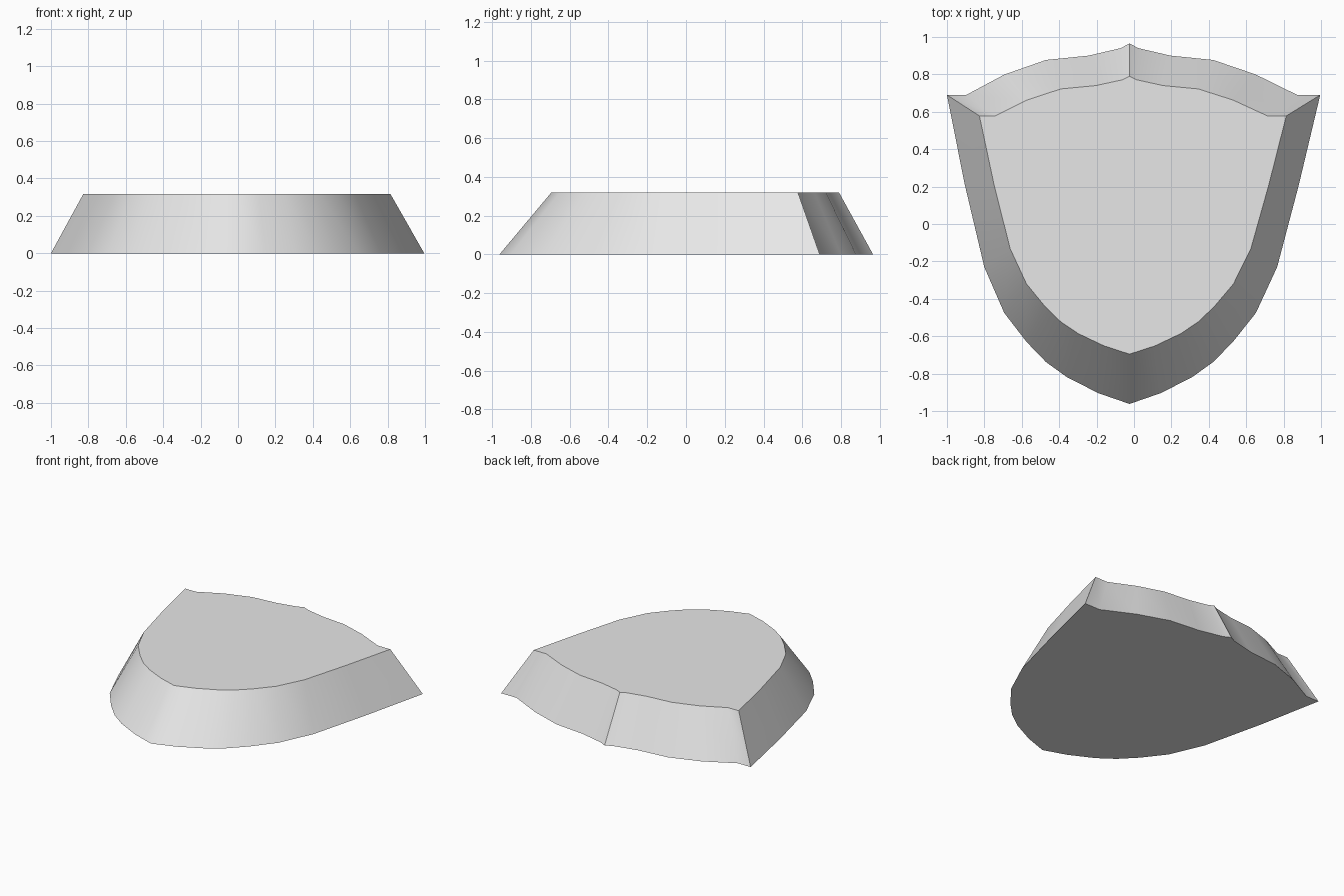
import bpy
import bmesh
import math

default_cube = bpy.data.objects.get("Cube")
if default_cube:
    bpy.data.objects.remove(default_cube, do_unlink=True)

HEIGHT = 0.318
CENTRE = -0.024      # the middle ridge sits slightly off centre
SKEW = 0.022         # the left corner reaches slightly further out

# Half outline of the shield: distance from the ridge, depth
half_outline = [
    (0, 0.965), (0.048, 0.94), (0.22, 0.9), (0.447, 0.877), (0.67, 0.8),
    (0.885, 0.69), (0.998, 0.69), (0.893, 0.21), (0.783, -0.23),
    (0.673, -0.475), (0.552, -0.63), (0.447, -0.738), (0.333, -0.82),
    (0.165, -0.905), (0, -0.962),
]


def full_outline(half):
    """Mirror the half outline across the ridge, with the slight skew."""
    def place(distance, depth, side):
        width = distance * (side + SKEW * distance ** 4)
        return CENTRE + width, depth

    left_side = [place(d, y, 1) for d, y in half]
    right_side = [place(d, y, -1) for d, y in reversed(half[1:-1])]
    return left_side + right_side


def shrink(point):
    """Scale an outline point inward to the top face."""
    x, y = point
    return CENTRE + (x - CENTRE) * 0.822, y * 0.771 + 0.046


def make_material(name, colour):
    material = bpy.data.materials.new(name)
    material.use_nodes = True
    material.diffuse_color = colour
    shader = next(node for node in material.node_tree.nodes
                  if node.type == "BSDF_PRINCIPLED")
    shader.inputs["Base Color"].default_value = colour
    return material


def make_tapered_plate(name, outline, material):
    """Join the base outline to the smaller top outline with sloping walls."""
    bm = bmesh.new()
    base = [bm.verts.new((x, y, 0)) for x, y in outline]
    top = [bm.verts.new((*shrink(point), HEIGHT)) for point in outline]
    bm.faces.new(base)
    bm.faces.new(top)
    count = len(outline)
    for i in range(count):
        j = (i + 1) % count
        bm.faces.new((base[i], base[j], top[j], top[i]))
    bmesh.ops.recalc_face_normals(bm, faces=bm.faces[:])

    mesh = bpy.data.meshes.new(name)
    bm.to_mesh(mesh)
    bm.free()
    mesh.materials.append(material)
    plate = bpy.data.objects.new(name, mesh)
    bpy.context.collection.objects.link(plate)
    return plate


# Shield plate with sloping rim
light_grey = make_material("light grey", (0.8, 0.8, 0.8, 1))
shield = make_tapered_plate("shield_plate", full_outline(half_outline), light_grey)

# Smooth walls, keeping the ridge, corners and rims sharp
bpy.ops.object.select_all(action="DESELECT")
shield.select_set(True)
bpy.context.view_layer.objects.active = shield
bpy.ops.object.shade_smooth_by_angle(angle=math.radians(38))
